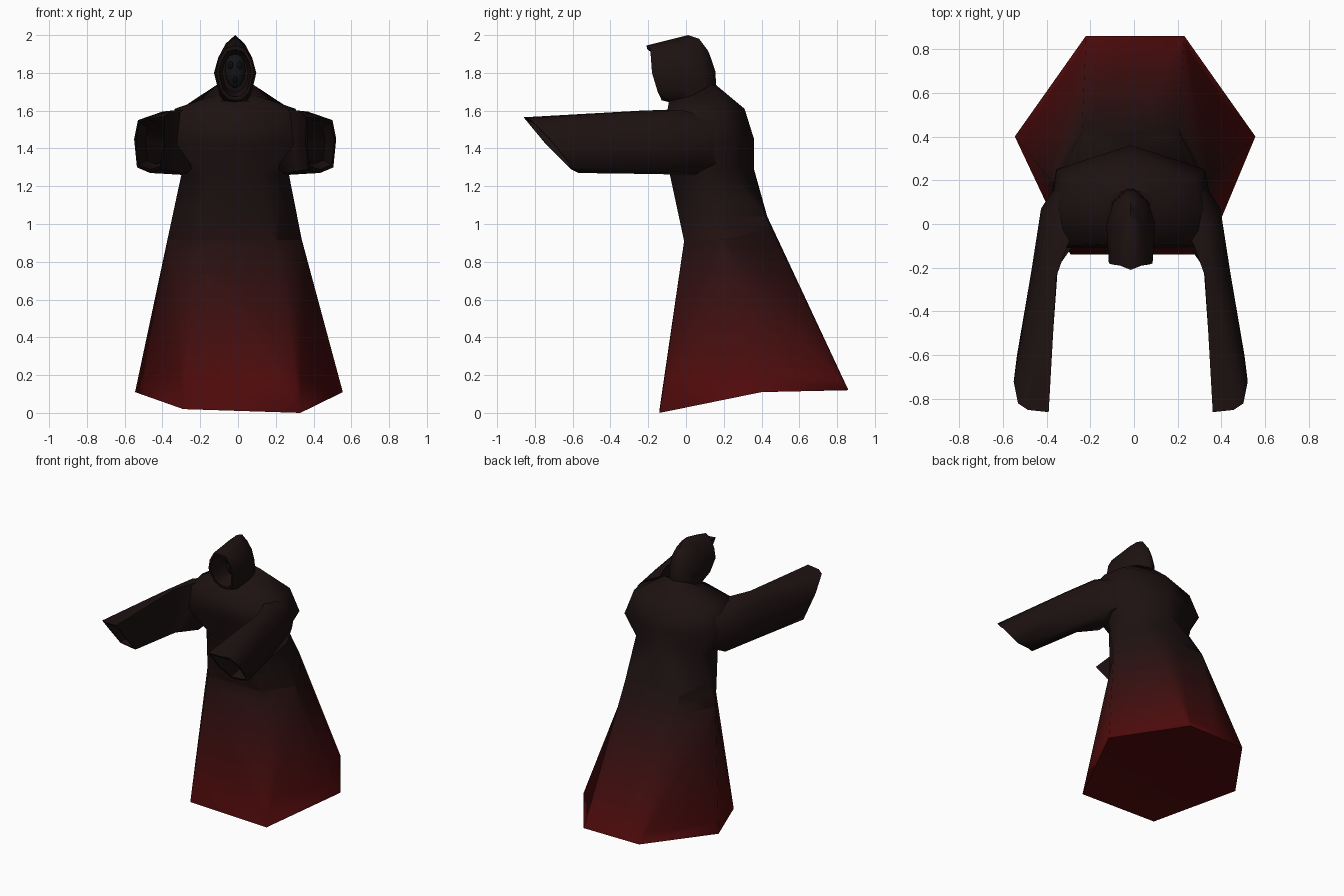
import bpy, bmesh, math
from mathutils import Vector

if "Cube" in bpy.data.objects:
    bpy.data.objects.remove(bpy.data.objects["Cube"])

DARK, RED = (0.0125, 0.0058, 0.0058), (0.085, 0.003, 0.0035)
CX = -0.015  # the upper body sits slightly off the centre line


def material(name, rgb):
    m = bpy.data.materials.new(name)
    m.diffuse_color = (*rgb, 1)
    m.use_nodes = True
    m.node_tree.nodes["Principled BSDF"].inputs["Base Color"].default_value = m.diffuse_color
    return m


def mix(t):
    return [a + (b - a) * t for a, b in zip(DARK, RED)]


def full_ring(half, shift=CX):
    """Mirror a half section across x, then shift it sideways."""
    pts = [Vector(p) for p in half]
    pts += [Vector((-p.x, p.y, p.z)) for p in reversed(pts) if p.x > 1e-4]
    return [p + Vector((shift, 0, 0)) for p in pts]


def hollow(ring, scale, move):
    """Rings for a recessed opening that goes back from the rim."""
    c = sum(ring, Vector()) / len(ring)
    rim = [c + (p - c) * scale for p in ring]
    floor = [c + (p - c) * scale * 0.8 + Vector(move) for p in ring]
    return [floor, rim]


def loft(name, rings, mats, first_cap=None, bands=(), mat_of=None, angle=45):
    bm = bmesh.new()
    vs = [[bm.verts.new(p) for p in r] for r in rings]
    n = len(rings[0])
    rows = []
    for a, b in zip(vs, vs[1:]):
        for i in range(n):
            j = (i + 1) % n
            rows.append(bm.faces.new((a[i], a[j], b[j], b[i])))
    for cap in first_cap or [range(n)]:
        bm.faces.new([vs[0][i] for i in cap])
    bm.faces.new(vs[-1])
    bmesh.ops.recalc_face_normals(bm, faces=bm.faces[:])
    if bands:
        bmesh.ops.triangulate(bm, faces=rows[:n], quad_method='LONG_EDGE')
    bmesh.ops.triangulate(bm, faces=bm.faces[:])
    for z in bands:
        bmesh.ops.bisect_plane(bm, geom=bm.verts[:] + bm.edges[:] + bm.faces[:],
                               plane_co=(0, 0, z), plane_no=(0, 0, 1))
    if mat_of:
        for f in bm.faces:
            f.material_index = mat_of(f)
    me = bpy.data.meshes.new(name)
    bm.to_mesh(me)
    bm.free()
    for m in mats:
        me.materials.append(m)
    ob = bpy.data.objects.new(name, me)
    bpy.context.collection.objects.link(ob)
    bpy.ops.object.select_all(action='DESELECT')
    ob.select_set(True)
    bpy.context.view_layer.objects.active = ob
    bpy.ops.object.shade_smooth_by_angle(angle=math.radians(angle))
    return ob


cloth = material("dark_cloth", DARK)
shadow = material("shadow", (0.004, 0.003, 0.003))
bone = material("mask_grey", (0.006, 0.007, 0.0075))

# Robe: half sections from hem to neck (front corner, side, back corner, back centre)
robe = [
    [(.31, -.14, .01), (.55, .40, .11), (.225, .86, .12), (0, .86, .12)],
    [(.22, -.01, .91), (.355, .19, .92), (.22, .42, 1.04), (0, .43, 1.04)],
    [(.14, -.085, 1.26), (.285, .06, 1.26), (.26, .23, 1.29), (0, .36, 1.29)],
    [(.31, -.11, 1.42), (.37, .08, 1.42), (.34, .25, 1.44), (0, .36, 1.45)],
    [(.30, -.10, 1.59), (.32, .06, 1.61), (.29, .21, 1.61), (0, .31, 1.61)],
    [(.08, -.09, 1.65), (.115, .03, 1.68), (.10, .13, 1.735), (0, .16, 1.735)],
]
shifts = [0.005, -0.018, CX, CX, CX, CX]
hem = full_ring(robe[0], shifts[0])
hem[0] += Vector((.015, 0, -.01))  # the front hem is slightly twisted
hem[-1] += Vector((.015, 0, .01))
BANDS = 16
z0, z1 = 0.12, 1.1
step = (z1 - z0) / BANDS
fade = [material(f"robe_fade_{i}", mix((1 - (i + 0.5) / BANDS) ** 1.5)) for i in range(BANDS)]
fade.append(cloth)


def fade_index(f):
    z = f.calc_center_median().z
    return max(0, min(BANDS, int((z - z0) / step)))


loft("robe", [hem] + [full_ring(r, s) for r, s in zip(robe[1:], shifts[1:])], fade,
     [(0, 1, 5, 6), (1, 2, 3, 4, 5)],
     [z0 + step * i for i in range(1, BANDS + 1)], fade_index, 70)

# Sleeves: shoulder root, armpit, elbow and slanted cuff sections
sleeve = [
    [(.20, .10, 1.58), (.25, .15, 1.57), (.30, .19, 1.53), (.32, .21, 1.44),
     (.28, .18, 1.33), (.24, .14, 1.33), (.20, .05, 1.33), (.20, .0, 1.42)],
    [(.29, -.10, 1.605), (.34, -.02, 1.60), (.385, .03, 1.55), (.41, .07, 1.42),
     (.36, .08, 1.28), (.28, .05, 1.26), (.25, -.08, 1.27), (.31, -.11, 1.42)],
    [(.34, -.24, 1.60), (.385, -.26, 1.595), (.435, -.26, 1.55), (.455, -.22, 1.42),
     (.42, -.20, 1.285), (.36, -.20, 1.265), (.335, -.20, 1.28), (.335, -.22, 1.42)],
    [(.375, -.86, 1.565), (.47, -.85, 1.56), (.515, -.82, 1.55), (.535, -.72, 1.45),
     (.52, -.60, 1.30), (.45, -.57, 1.27), (.39, -.61, 1.29), (.372, -.74, 1.42)],
]
for side, name in ((1, "left_sleeve"), (-1, "right_sleeve")):
    rings = [[Vector((side * x + CX, y, z)) for x, y, z in r] for r in sleeve]
    floor, rim = hollow(rings[-1], 0.88, (-side * .035, .24, 0))
    loft(name, rings + [rim, floor], [cloth], angle=55)

# Hood: half sections from the face opening to the back of the head
hood = [
    [(0, -.21, 1.945), (.05, -.19, 1.93), (.085, -.185, 1.87), (.10, -.18, 1.80),
     (.075, -.15, 1.70), (.035, -.13, 1.66), (0, -.13, 1.655)],
    [(0, .01, 2.0), (.05, 0, 1.955), (.09, 0, 1.88), (.112, 0, 1.80),
     (.09, 0, 1.71), (.06, -.06, 1.645), (0, -.07, 1.64)],
    [(0, .07, 1.98), (.04, .075, 1.94), (.065, .09, 1.88), (.08, .10, 1.80),
     (.085, .10, 1.70), (.07, .10, 1.64), (0, .08, 1.64)],
    [(0, .115, 1.92), (.01, .12, 1.91), (.015, .135, 1.87), (.015, .155, 1.81),
     (.015, .16, 1.73), (.01, .15, 1.66), (0, .15, 1.66)],
]
rings = [full_ring(r) for r in hood]
floor, rim = hollow(rings[0], 0.86, (0, .15, 0))
loft("hood", [floor, rim] + rings, [cloth], angle=50)


# Mask in the shade of the hood, with eyes and mouth
def blob(name, loc, scale, mat, segs=10):
    bpy.ops.mesh.primitive_uv_sphere_add(segments=segs, ring_count=6, radius=1, location=loc)
    ob = bpy.context.object
    ob.name, ob.scale = name, scale
    ob.data.materials.append(mat)
    bpy.ops.object.shade_smooth()


blob("mask", (CX, -.03, 1.815), (.058, .05, .095), bone)
for side, name in ((1, "left_eye"), (-1, "right_eye")):
    blob(name, (CX + side * .024, -.07, 1.84), (.014, .012, .022), shadow, 8)
blob("mouth", (CX, -.067, 1.765), (.012, .012, .02), shadow, 8)
